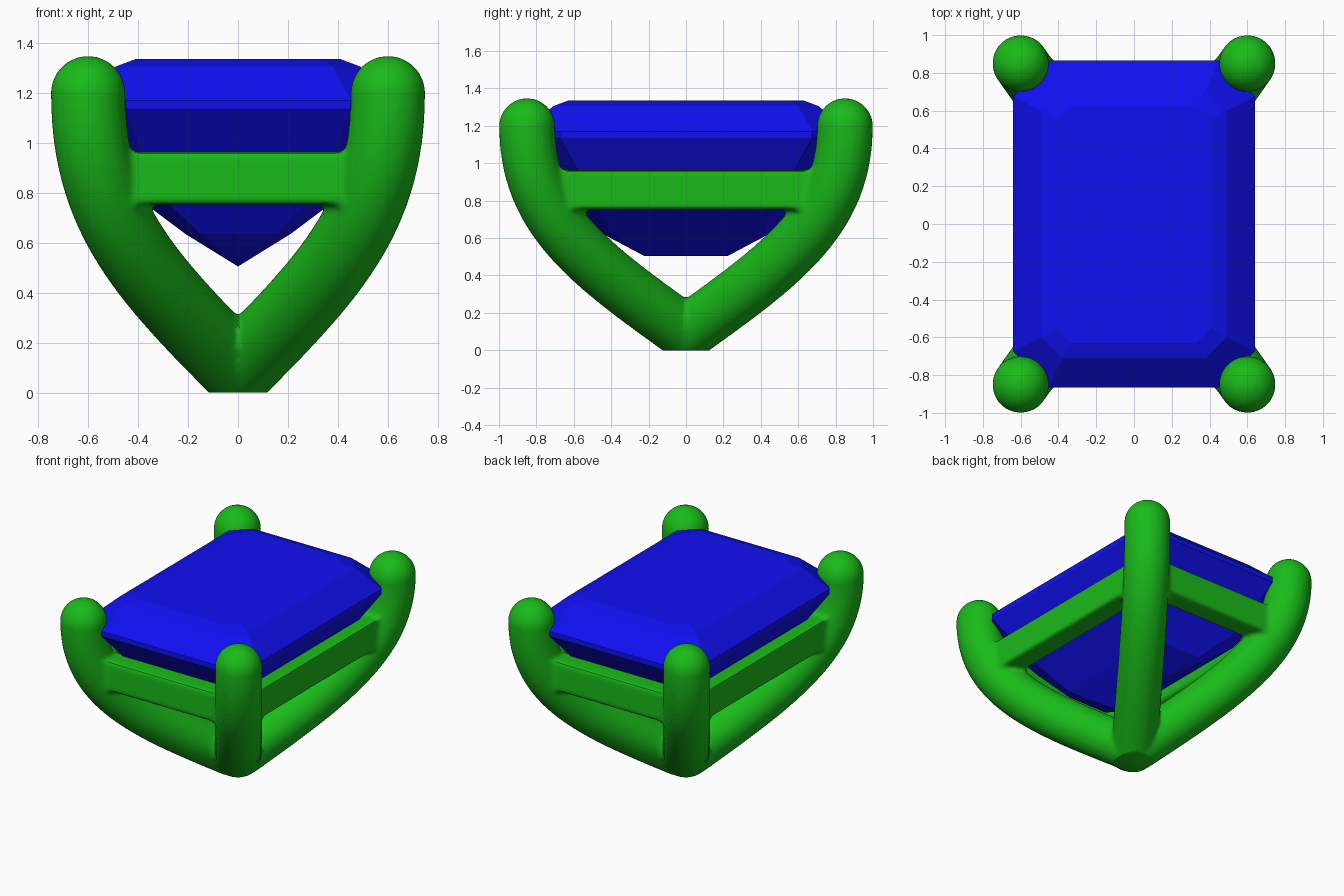
import bpy, bmesh
from mathutils import Vector

if "Cube" in bpy.data.objects:
    bpy.data.objects.remove(bpy.data.objects["Cube"])


def material(name, color):
    m = bpy.data.materials.new(name)
    m.diffuse_color = color
    m.use_nodes = True
    m.node_tree.nodes["Principled BSDF"].inputs["Base Color"].default_value = m.diffuse_color
    return m


green = material("green_metal", (0.01, 0.50, 0.01, 1))
blue = material("blue_stone", (0.005, 0.005, 0.9, 1))
parts = []


# Prongs: one swept curve per corner, with a ball tip
def bezier(t):
    pts = [(0, 0.095), (0.6, 0.46), (1, 0.7), (1, 1.2)]
    w = [(1-t)**3, 3*t*(1-t)**2, 3*t*t*(1-t), t**3]
    return [sum(k*p[i] for k, p in zip(w, pts)) for i in (0, 1)]


def ball(loc, r):
    bpy.ops.mesh.primitive_uv_sphere_add(segments=40, ring_count=20, radius=r, location=loc)
    parts.append(bpy.context.object)


def prong(sx, sy):
    curve = bpy.data.curves.new("prong", 'CURVE')
    curve.dimensions = '3D'
    curve.bevel_depth = 0.15
    curve.bevel_resolution = 8
    curve.use_fill_caps = True
    n = 28
    line = curve.splines.new('POLY')
    line.points.add(n)
    for i in range(n + 1):
        s, z = bezier(i / n)
        line.points[i].co = (sx*0.6*s, sy*0.85*s, z, 1)
    ob = bpy.data.objects.new("prong", curve)
    bpy.context.collection.objects.link(ob)
    parts.append(ob)
    ball((sx*0.6, sy*0.85, 1.2), 0.15)


for sx in (-1, 1):
    for sy in (-1, 1):
        prong(sx, sy)
ball((0, 0, 0.12), 0.14)


# Rails: four square bars joining the prongs
def rail(loc, size):
    bpy.ops.mesh.primitive_cube_add(size=1, location=loc)
    bpy.context.object.dimensions = size
    parts.append(bpy.context.object)


for s in (-1, 1):
    rail((0, s*0.775, 0.86), (1.1, 0.16, 0.21))
    rail((s*0.545, 0, 0.86), (0.16, 1.55, 0.21))

# Setting: fuse prongs and rails with softened joints
bpy.ops.object.select_all(action='DESELECT')
for ob in parts:
    ob.select_set(True)
bpy.context.view_layer.objects.active = parts[0]
bpy.ops.object.convert(target='MESH')
bpy.ops.object.join()
setting = bpy.context.object
setting.name = "ring_setting"
bpy.ops.object.transform_apply(location=True, rotation=True, scale=True)
rm = setting.modifiers.new("fuse", 'REMESH')
rm.mode = 'VOXEL'
rm.voxel_size = 0.016
sm = setting.modifiers.new("soften", 'SMOOTH')
sm.factor = 0.5
sm.iterations = 6
bpy.ops.object.convert(target='MESH')

# Flat foot at z = 0
bm = bmesh.new()
bm.from_mesh(setting.data)
cut = bmesh.ops.bisect_plane(bm, geom=bm.verts[:] + bm.edges[:] + bm.faces[:],
                             plane_co=(0, 0, 0.002), plane_no=(0, 0, 1), clear_inner=True)
bmesh.ops.holes_fill(bm, edges=[e for e in bm.edges if e.is_boundary], sides=0)
bmesh.ops.translate(bm, verts=bm.verts[:], vec=(0, 0, -0.002))
bm.to_mesh(setting.data)
bm.free()
setting.data.materials.clear()
setting.data.materials.append(green)
bpy.ops.object.shade_smooth_by_angle(angle=0.7)

# Gem: step-cut stone lofted from rectangles with clipped corners
# (half width, half length, corner clip, height)
tiers = [(0.41, 0.63, 0.08, 1.335), (0.49, 0.71, 0.11, 1.305), (0.64, 0.865, 0.19, 1.17),
         (0.64, 0.865, 0.19, 1.135), (0.43, 0.60, 0.11, 0.80), (0.21, 0.47, 0.06, 0.635),
         (0.0, 0.225, 0.0, 0.505)]
bm = bmesh.new()
rings = []
for w, l, c, z in tiers:
    xy = [(w, l-c), (w-c, l), (c-w, l), (-w, l-c), (-w, c-l), (c-w, -l), (w-c, -l), (w, c-l)]
    rings.append([bm.verts.new((x, y, z)) for x, y in xy])
bm.faces.new(rings[0])
for a, b in zip(rings, rings[1:]):
    for i in range(8):
        j = (i + 1) % 8
        bm.faces.new((a[i], b[i], b[j], a[j]))
bmesh.ops.remove_doubles(bm, verts=bm.verts[:], dist=1e-4)
bmesh.ops.recalc_face_normals(bm, faces=bm.faces[:])
mesh = bpy.data.meshes.new("gemstone")
bm.to_mesh(mesh)
bm.free()
mesh.materials.append(blue)
bpy.context.collection.objects.link(bpy.data.objects.new("gemstone", mesh))
